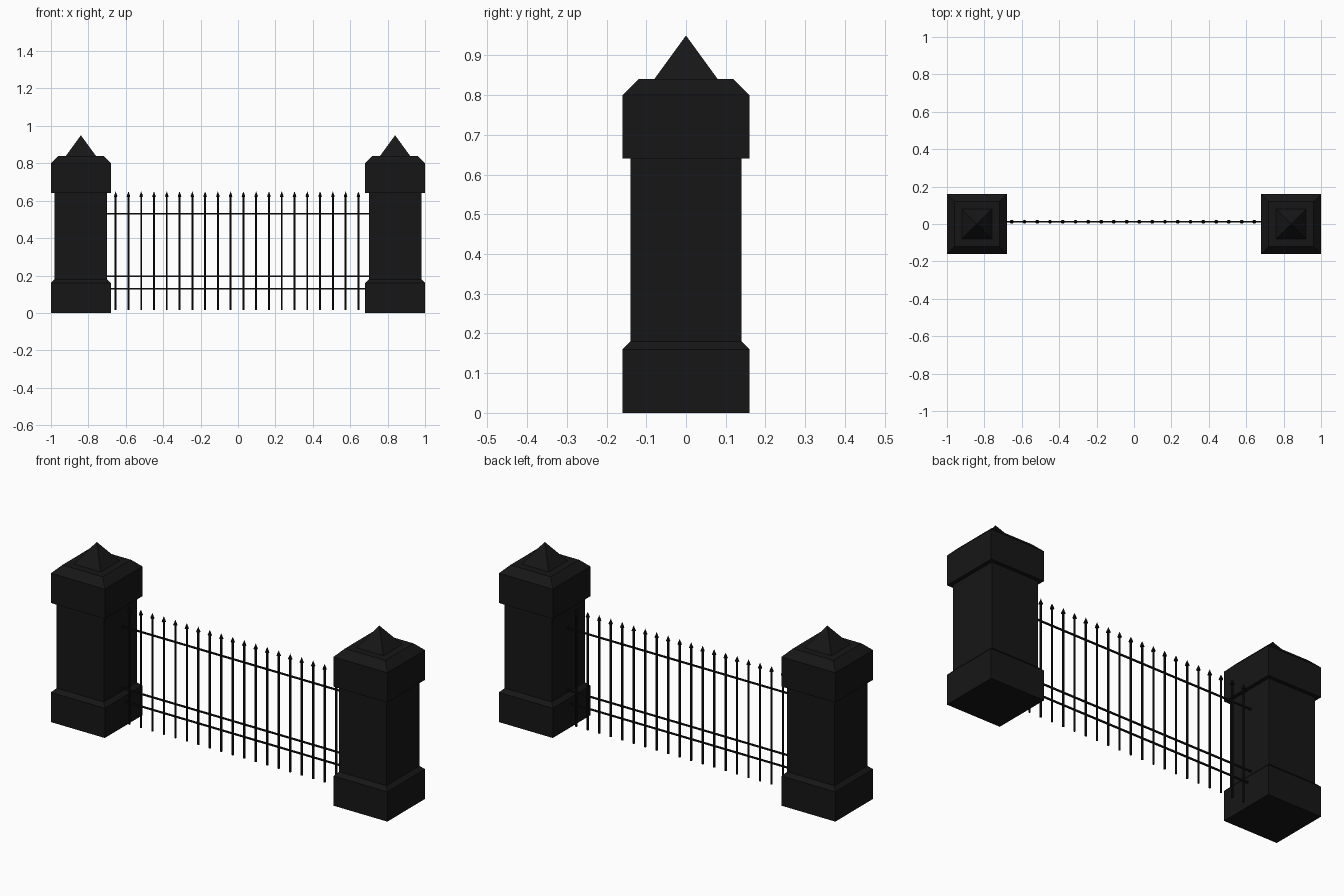
import bpy, bmesh, math
from mathutils import Matrix

if "Cube" in bpy.data.objects:
    bpy.data.objects.remove(bpy.data.objects["Cube"])

FENCE_Y = 0.012


def material(name, v):
    m = bpy.data.materials.new(name)
    m.diffuse_color = (v, v, v, 1)
    m.use_nodes = True
    m.node_tree.nodes["Principled BSDF"].inputs["Base Color"].default_value = m.diffuse_color
    return m


STONE = material("dark_stone", 0.008)
IRON = material("black_iron", 0.006)


def finish(name, bm, mat):
    bmesh.ops.recalc_face_normals(bm, faces=bm.faces)
    me = bpy.data.meshes.new(name)
    bm.to_mesh(me)
    bm.free()
    me.materials.append(mat)
    ob = bpy.data.objects.new(name, me)
    bpy.context.collection.objects.link(ob)
    return ob


def lathe(name, x, y, profile, sides, mat, turn):
    """Stack polygon rings of (radius, z); radius 0 makes a point."""
    bm = bmesh.new()
    rings = []
    for r, z in profile:
        if r == 0:
            rings.append([bm.verts.new((x, y, z))] * sides)
            continue
        angles = [turn + 2 * math.pi * i / sides for i in range(sides)]
        rings.append([bm.verts.new((x + r * math.cos(a), y + r * math.sin(a), z)) for a in angles])
    bm.faces.new(rings[0])
    for lo, hi in zip(rings, rings[1:]):
        for i in range(sides):
            j = (i + 1) % sides
            quad = [lo[i], lo[j], hi[j], hi[i]]
            bm.faces.new(list(dict.fromkeys(quad)))
    return finish(name, bm, mat)


# Square stone pillars with plinth, shaft, chamfered cap and pyramid top
pillar = [(0.16, 0), (0.16, 0.16), (0.14, 0.18), (0.14, 0.64), (0.16, 0.64),
          (0.16, 0.80), (0.12, 0.84), (0.08, 0.84), (0, 0.95)]
pillar = [(r * math.sqrt(2), z) for r, z in pillar]
for side, x in (("left", -0.84), ("right", 0.84)):
    lathe(f"{side}_pillar", x, 0, pillar, 4, STONE, math.pi / 4)

# Upright bars with spear heads
bar = [(0.0055, 0.015), (0.0055, 0.62), (0.011, 0.622), (0, 0.65)]
for i in range(20):
    lathe(f"fence_bar_{i + 1}", -0.654 + i * 0.0683, FENCE_Y, bar, 8, IRON, math.pi / 8)

# Horizontal rails reaching into the pillars
for name, z in (("bottom_rail", 0.13), ("lower_rail", 0.197), ("top_rail", 0.53)):
    bm = bmesh.new()
    bmesh.ops.create_cube(bm, size=1, matrix=Matrix.Translation((0, FENCE_Y, z)) @ Matrix.Diagonal((1.42, 0.007, 0.008, 1)))
    finish(name, bm, IRON)
